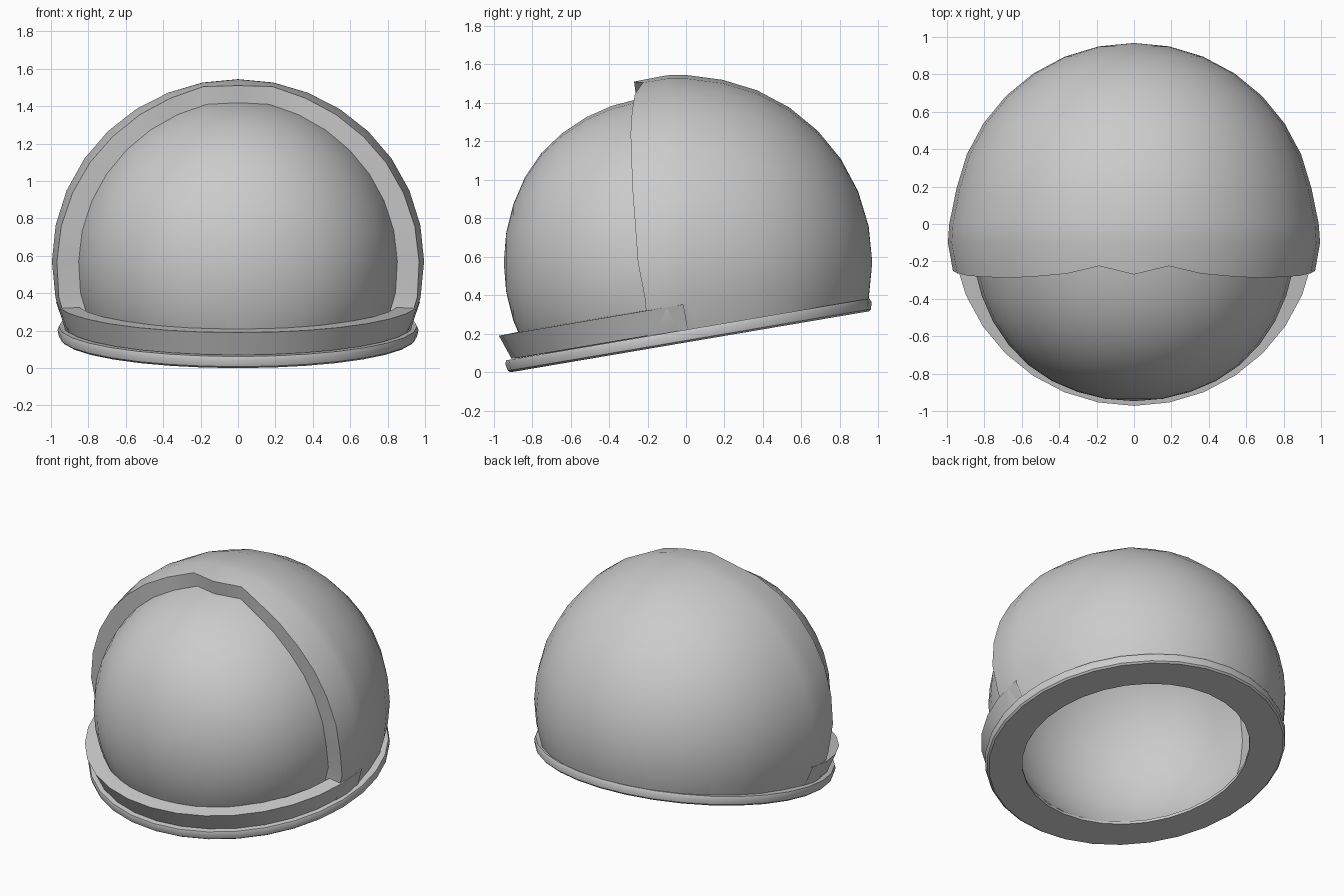
import bpy, bmesh
from math import sin, cos, pi, radians, degrees, atan
from mathutils import Vector, Matrix

if "Cube" in bpy.data.objects:
    bpy.data.objects.remove(bpy.data.objects["Cube"])

CZ = 0.57                        # height of the dome centre
SEG = 32
TILT = atan(0.17)                # the neck plane rises to the back
BASE = Vector((0, 0.02, 0.158))  # centre of the neck opening
NORMAL = Vector((0, -sin(TILT), cos(TILT)))


def finish(name, bm, flip=False, angle=40):
    bmesh.ops.remove_doubles(bm, verts=bm.verts, dist=0.0005)
    bmesh.ops.recalc_face_normals(bm, faces=bm.faces)
    if flip:
        bmesh.ops.reverse_faces(bm, faces=bm.faces)
    mesh = bpy.data.meshes.new(name)
    bm.to_mesh(mesh)
    bm.free()
    ob = bpy.data.objects.new(name, mesh)
    bpy.context.collection.objects.link(ob)
    bpy.ops.object.select_all(action='DESELECT')
    ob.select_set(True)
    bpy.context.view_layer.objects.active = ob
    bpy.ops.object.shade_smooth_by_angle(angle=radians(angle))
    return ob


def loft(rows, closed):
    """Joins rows of points into quads; closed joins last row to first."""
    bm = bmesh.new()
    vs = [[bm.verts.new(p) for p in row] for row in rows]
    n = len(vs)
    for i in range(n if closed else n - 1):
        a, b = vs[i], vs[(i + 1) % n]
        for j in range(len(a) - 1):
            bm.faces.new((a[j], a[j + 1], b[j + 1], b[j]))
    return bm


def dome(name, profile, cut, flip=False):
    """Dome swept around the y axis and trimmed by the tilted neck plane.
    profile(phi) gives pairs (radius from axis, y)."""
    rows = []
    for i in range(SEG):
        phi = 2 * pi * i / SEG
        rows.append([(r * cos(phi), y, CZ + r * sin(phi)) for r, y in profile(phi)])
    bm = loft(rows, True)
    bmesh.ops.remove_doubles(bm, verts=bm.verts, dist=0.0005)
    bmesh.ops.bisect_plane(bm, geom=bm.verts[:] + bm.edges[:] + bm.faces[:],
                           plane_co=BASE + NORMAL * cut, plane_no=NORMAL,
                           clear_inner=True)
    return finish(name, bm, flip)


def edge_y(phi):
    """Front edge of the hood, with a small dip at the crown."""
    e = degrees(phi)
    e = e - 360 if e > 270 else e
    e = 180 - e if e > 90 else e
    keys = [(-90, -.2), (-15, -.2), (0, -.25), (25, -.28), (45, -.288),
            (65, -.275), (78.75, -.225), (90, -.27)]
    for (a, ya), (b, yb) in zip(keys, keys[1:]):
        if e <= b + 1e-4:
            return ya + (yb - ya) * (e - a) / (b - a)
    return keys[-1][1]


def at_y(r, y):
    return ((r * r - y * y) ** 0.5, y)


def polar(r, deg):
    return (r * cos(radians(deg)), r * sin(radians(deg)))


def hood_profile(phi):
    flare = 1.0 - 0.022 * max(0, sin(phi)) ** 2
    y = edge_y(phi)
    pts = [at_y(0.87, y + 0.015), at_y(flare, y), at_y(flare, -0.1),
           at_y(0.6 * flare + 0.4 * 0.969, 0.0)]
    return pts + [polar(0.968, 11.25 * k) for k in range(1, 9)]


def visor_profile(phi):
    pts = [at_y(0.88, -0.15)]
    for k in range(9):
        d = -16 - 74 * k / 8
        t = min(1, max(0, (-0.92 * sin(radians(d)) - 0.27) / 0.5))
        pts.append(polar(0.885 + 0.062 * t, d))
    return pts


def liner_profile(phi):
    front = [polar(0.87, -90 + 11.25 * k) for k in range(8)]
    back = [polar(0.93, 11.25 * k) for k in range(1, 9)]
    return front + [at_y(0.87, 0.04), at_y(0.93, 0.05)] + back


def ring(name, section, a0, a1, steps, closed):
    """Sweeps (radius, height) points round the tilted neck axis."""
    m = Matrix.Translation(BASE) @ Matrix.Rotation(TILT, 4, 'X')
    rows = []
    for i in range(steps if closed else steps + 1):
        a = radians(a0 + (a1 - a0) * i / steps)
        rows.append([m @ Vector((r * cos(a), r * sin(a), h)) for r, h in section])
    return finish(name, loft(rows, closed), angle=35)


# outer hood with its front rim, clear-visor dome and hollow inside
dome("hood_shell", hood_profile, 0.03)
dome("visor", visor_profile, 0.12)
dome("inner_liner", liner_profile, 0.01, flip=True)

# flat neck ring with the opening
ring("neck_ring", [(0.73, 0.02), (0.73, 0), (0.945, 0), (0.957, 0.01),
                   (0.965, 0.045), (0.958, 0.065), (0.86, 0.065), (0.86, 0.02),
                   (0.73, 0.02)], 0, 360, SEG, True)

# raised chin band below the visor
ring("chin_band", [(0.88, 0.066), (0.928, 0.068), (0.973, 0.197), (0.87, 0.2),
                   (0.88, 0.066)], 180, 360, 16, False)
